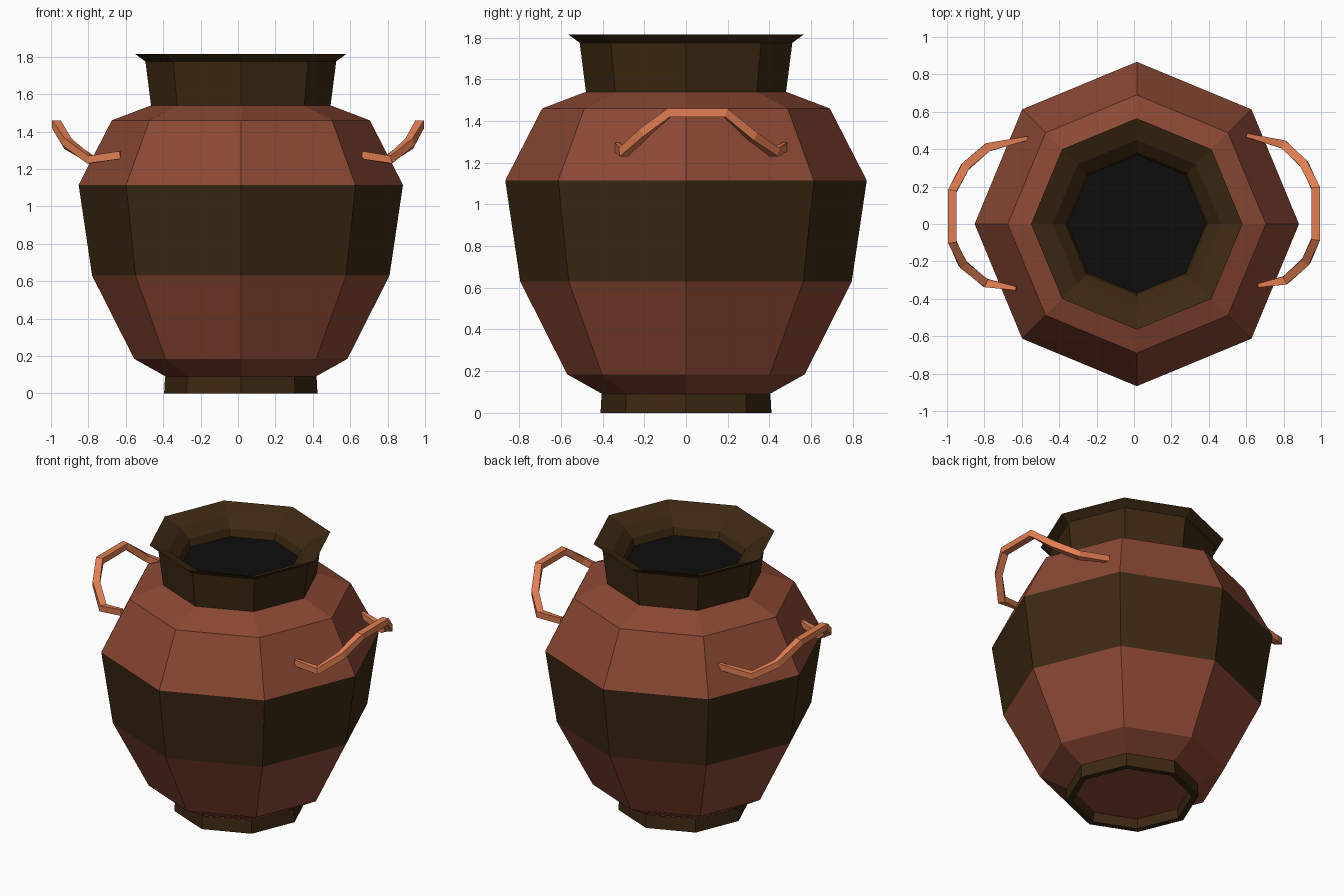
import bpy, bmesh, math
from mathutils import Vector

if "Cube" in bpy.data.objects:
    bpy.data.objects.remove(bpy.data.objects["Cube"])

SIDES = 8
CENTRE_X = 0.015


def material(name, rgb):
    mat = bpy.data.materials.new(name)
    mat.use_nodes = True
    mat.diffuse_color = (*rgb, 1)
    mat.node_tree.nodes["Principled BSDF"].inputs["Base Color"].default_value = (*rgb, 1)
    return mat


terracotta = material("terracotta", (0.26, 0.065, 0.034))
brown = material("dark brown glaze", (0.045, 0.022, 0.006))
orange = material("orange clay", (0.76, 0.21, 0.085))
black = material("black inside", (0.004, 0.004, 0.004))


def finish(name, bm, mats):
    mesh = bpy.data.meshes.new(name)
    bm.to_mesh(mesh)
    bm.free()
    for mat in mats:
        mesh.materials.append(mat)
    obj = bpy.data.objects.new(name, mesh)
    bpy.context.collection.objects.link(obj)
    return obj


def lathe(name, profile, mats, bands=None, cap_end=None):
    """Turn (radius, height) points around z; bands gives a material per ring."""
    bm = bmesh.new()
    rings = []
    for r, z in profile:
        rings.append([bm.verts.new((CENTRE_X + r * math.cos(math.tau * k / SIDES),
                                    r * math.sin(math.tau * k / SIDES), z))
                      for k in range(SIDES)])
    for i, (low, high) in enumerate(zip(rings, rings[1:])):
        for k in range(SIDES):
            n = (k + 1) % SIDES
            face = bm.faces.new((low[k], low[n], high[n], high[k]))
            face.material_index = bands[i] if bands else 0
    if cap_end is not None:
        bm.faces.new(rings[-1]).material_index = cap_end
    return finish(name, bm, mats)


# Body with a glazed belly band
lathe("body", [(0.40, 0.09), (0.57, 0.185), (0.795, 0.63), (0.867, 1.115),
               (0.69, 1.46), (0.48, 1.54)],
      [terracotta, brown], bands=[0, 0, 1, 0, 0])

# Hollow foot ring, turned from the outside top down and up inside
foot = lathe("foot", [(0.365, 0.065), (0.37, 0), (0.41, 0), (0.405, 0.09)], [brown])

# Recessed underside
bm = bmesh.new()
disc = [bm.verts.new((CENTRE_X + 0.365 * math.cos(math.tau * k / SIDES),
                      0.365 * math.sin(math.tau * k / SIDES), 0.065)) for k in range(SIDES)]
bm.faces.new(disc[::-1])
finish("underside", bm, [terracotta])

# Neck, flared rim and funnel mouth closed by the dark interior
lathe("neck_and_mouth", [(0.48, 1.54), (0.51, 1.775), (0.565, 1.815), (0.45, 1.77),
                         (0.385, 1.71), (0.37, 1.66)],
      [brown, black], cap_end=1)


def handle(name, path, width=0.046, height=0.042):
    """Sweep a rectangular section along the path, thinner at both ends."""
    bm = bmesh.new()
    pts = [Vector(p) for p in path]
    rings = []
    for i, p in enumerate(pts):
        tangent = (pts[min(i + 1, len(pts) - 1)] - pts[max(i - 1, 0)]).normalized()
        side = tangent.cross(Vector((0, 0, 1))).normalized()
        up = side.cross(tangent)
        taper = 0.45 if i in (0, len(pts) - 1) else 1
        s, u = side * width * taper / 2, up * height / 2
        rings.append([bm.verts.new(p + o) for o in (s + u, u - s, -s - u, s - u)])
    for a, b in zip(rings, rings[1:]):
        for k in range(4):
            n = (k + 1) % 4
            bm.faces.new((a[k], a[n], b[n], b[k]))
    bm.faces.new(rings[0])
    bm.faces.new(rings[-1])
    bmesh.ops.recalc_face_normals(bm, faces=bm.faces)
    finish(name, bm, [orange])


# Two raised loop handles
loop = [(0.60, 0.475, 1.275), (0.80, 0.425, 1.25), (0.91, 0.32, 1.325), (0.972, 0.19, 1.44),
        (0.972, -0.08, 1.44), (0.92, -0.20, 1.345), (0.81, -0.30, 1.25), (0.66, -0.33, 1.275)]
handle("left_handle", loop)
handle("right_handle", [(-x + 0.1 * (0.972 - x), y - 0.015, z) for x, y, z in loop])
